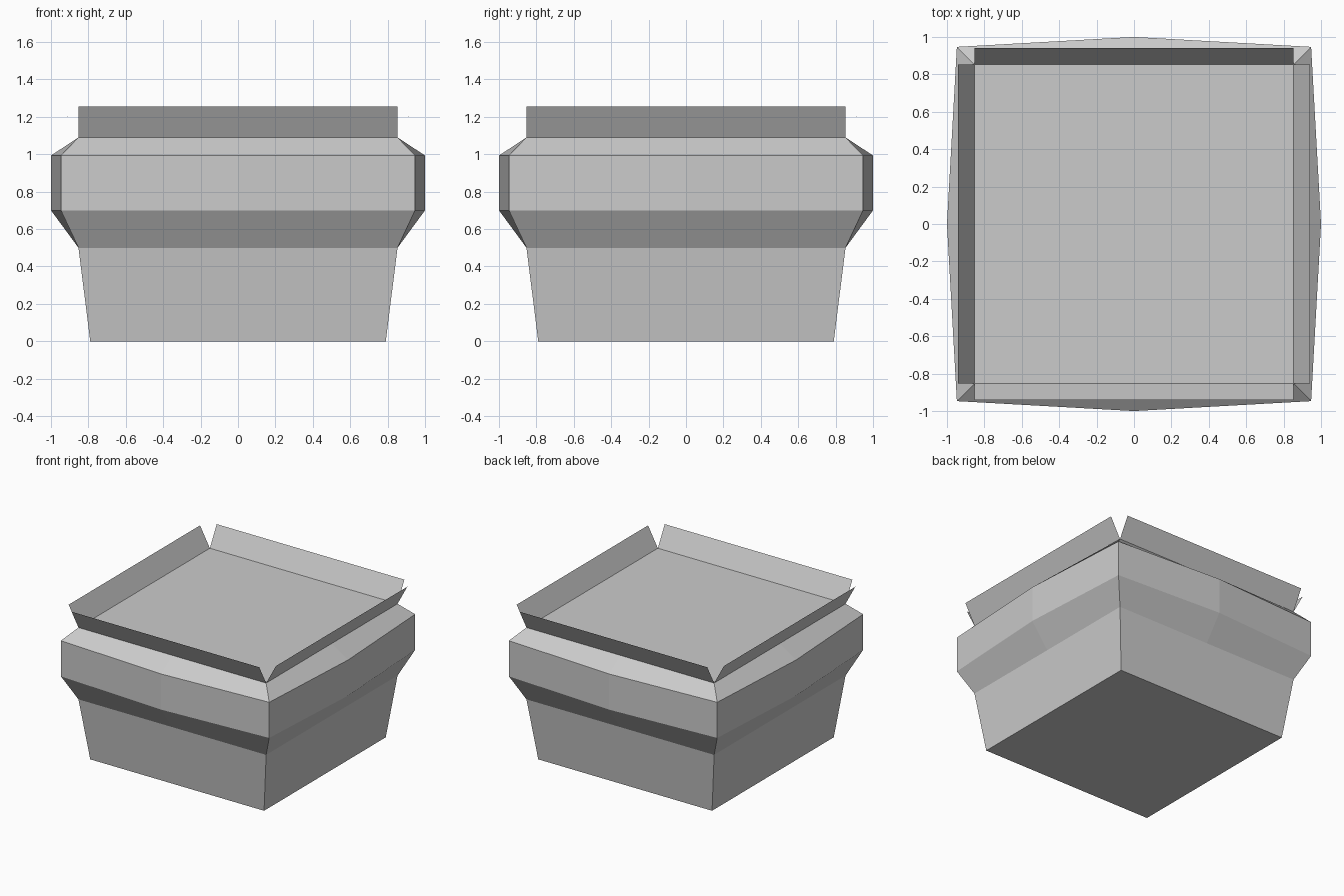
import bpy
import bmesh
from mathutils import Matrix
from math import pi

if "Cube" in bpy.data.objects:
    bpy.data.objects.remove(bpy.data.objects["Cube"])


def make_object(name, bm):
    mesh = bpy.data.meshes.new(name)
    bm.to_mesh(mesh)
    bm.free()
    obj = bpy.data.objects.new(name, mesh)
    bpy.context.collection.objects.link(obj)
    return obj


# Box body: stacked rings given as (height, corner offset, side midpoint offset)
profile = [
    (0.0, 0.79, 0.79),
    (0.5, 0.853, 0.853),
    (0.7, 0.947, 1.0),
    (0.993, 0.947, 1.0),
    (1.09, 0.853, 0.853),
]
bm = bmesh.new()
rings = []
for z, c, m in profile:
    points = [(-c, -c), (0, -m), (c, -c), (m, 0), (c, c), (0, m), (-c, c), (-m, 0)]
    rings.append([bm.verts.new((x, y, z)) for x, y in points])
for low, high in zip(rings, rings[1:]):
    for i in range(8):
        j = (i + 1) % 8
        bm.faces.new((low[i], low[j], high[j], high[i]))
bm.faces.new(rings[0][::-1])
bm.faces.new(rings[-1])
make_object("box_body", bm)

# Open lid flaps: four thin sheets leaning outwards from the top edges
for k, side in enumerate(("front", "right", "back", "left")):
    bm = bmesh.new()
    corners = [(-0.853, -0.853, 1.09), (0.853, -0.853, 1.09),
               (0.853, -0.942, 1.254), (-0.853, -0.942, 1.254)]
    bm.faces.new([bm.verts.new(p) for p in corners])
    bmesh.ops.rotate(bm, verts=bm.verts, matrix=Matrix.Rotation(k * pi / 2, 3, 'Z'))
    make_object("flap_" + side, bm)
